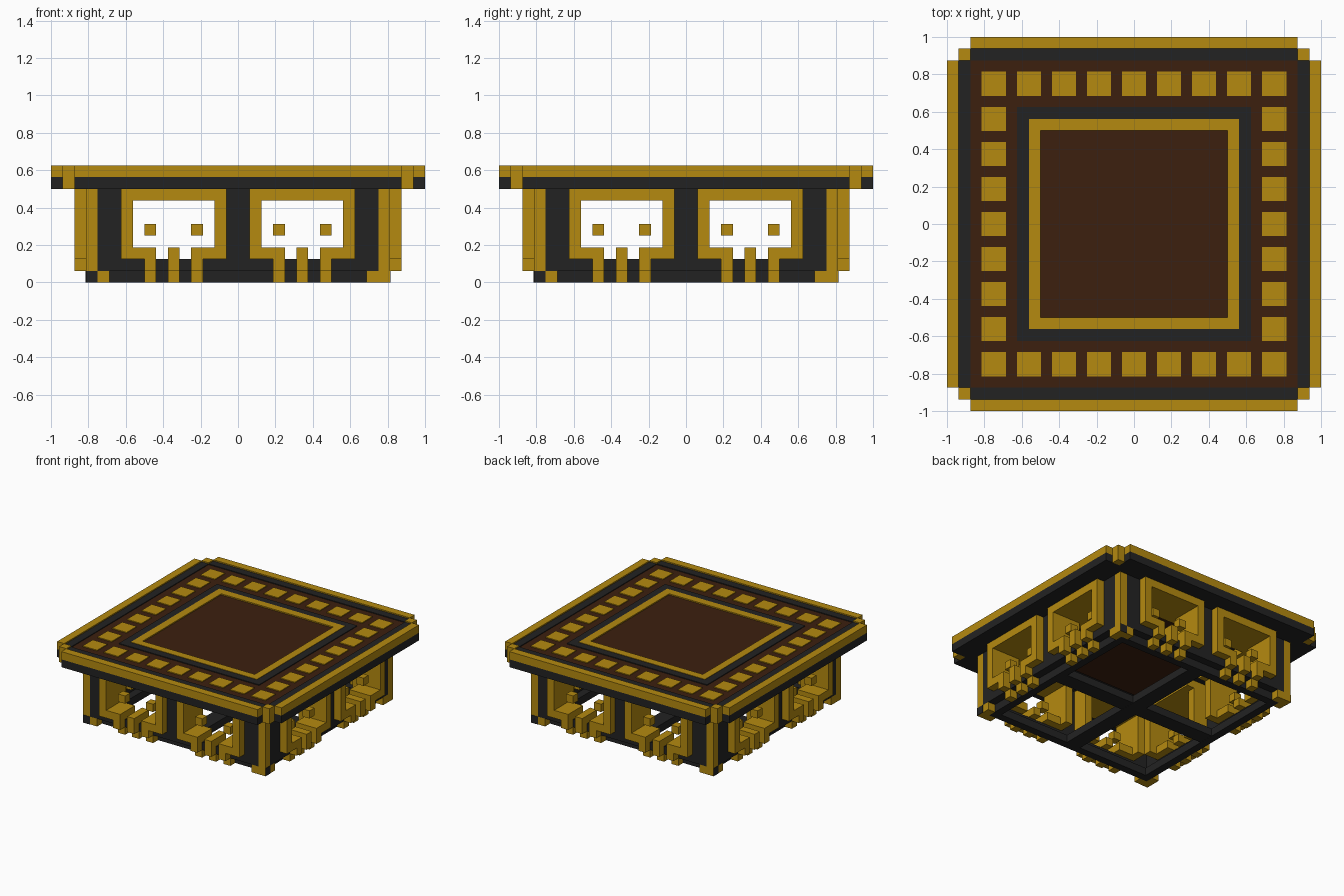
import bpy, bmesh, math
from mathutils import Matrix, Vector

if "Cube" in bpy.data.objects:
    bpy.data.objects.remove(bpy.data.objects["Cube"], do_unlink=True)

U = 1 / 16  # one block


def material(name, rgb):
    m = bpy.data.materials.new(name)
    m.use_nodes = True
    m.diffuse_color = (*rgb, 1)
    b = next(n for n in m.node_tree.nodes if n.type == 'BSDF_PRINCIPLED')
    b.inputs["Base Color"].default_value = (*rgb, 1)
    b.inputs["Roughness"].default_value = 0.8
    return m


GOLD = material("gold", (0.46, 0.255, 0.005))
DARK = material("charcoal", (0.0165, 0.0165, 0.0165))
BROWN = material("dark_brown", (0.046, 0.0145, 0.0048))


def blocks(name, mat, boxes, turns=1):
    """Boxes given as (x0, x1, y0, y1, z0, z1) in blocks, repeated by quarter turns."""
    bm = bmesh.new()
    for t in range(turns):
        rot = Matrix.Rotation(t * math.pi / 2, 4, 'Z')
        for x0, x1, y0, y1, z0, z1 in boxes:
            mid = Vector((x0 + x1, y0 + y1, z0 + z1)) * U / 2
            size = Vector((x1 - x0, y1 - y0, z1 - z0)) * U
            bmesh.ops.create_cube(bm, size=1, matrix=rot @ Matrix.Translation(mid) @ Matrix.Diagonal((*size, 1)))
    me = bpy.data.meshes.new(name)
    bm.to_mesh(me)
    bm.free()
    me.materials.append(mat)
    ob = bpy.data.objects.new(name, me)
    bpy.context.collection.objects.link(ob)
    return ob


def mirrored(boxes):
    return boxes + [(-b[1], -b[0], *b[2:]) for b in boxes]


def ring(inner, outer, z0, z1):
    """One side of a square ring; four quarter turns close it."""
    return [(-outer, inner, -outer, -inner, z0, z1)]


# Table top
blocks("top_slab", DARK, [(-15, 15, -14, 14, 8, 9.4), (-14, 14, -15, 15, 8, 9.4)])
blocks("rim_lower", DARK, [(-14, 14, -16, -15, 8, 9)], 4)
blocks("rim_upper", GOLD, [(-14, 14, -16, -15, 9, 10)], 4)
blocks("rim_corners", GOLD, [(14, 15, -15, -14, 8, 10)], 4)
blocks("outer_border", DARK, [(-14, 14, -15, -14, 9.4, 9.85)], 4)
blocks("top_band", BROWN, ring(10, 14, 9.4, 9.75), 4)
blocks("inner_border", DARK, ring(9, 10, 9.4, 9.85), 4)
blocks("inner_trim", GOLD, ring(8, 9, 9.4, 9.9), 4)
blocks("centre_panel", BROWN, [(-8, 8, -8, 8, 9.4, 9.75)])
blocks("centre_underside", BROWN, [(-8, 8, -8, 8, 7.9, 8)])

# Gold studs around the top band
blocks("top_studs", GOLD,
       [(3 * i - 1.03, 3 * i + 1.03, -13.03, -10.97, 9.7, 9.86) for i in range(-4, 4)], 4)

# Walls, corner posts and base
blocks("walls", DARK, mirrored([(10, 12, -13, -12, 1, 8)])
       + [(-1, 1, -13, -12, 1, 8), (-10, 10, -13, -12, 1, 2)], 4)
blocks("corner_posts", GOLD, [(12, 13, -13, -12, 1, 8)], 4)
blocks("base_beams", DARK, [(-12, 11, -12, -11, 0, 1)], 4)
blocks("base_cross", DARK, [(-11, 11, -1, 1, 0.02, 1), (-1, 1, -11, 11, 0, 0.98)])
blocks("base_corner_blocks", GOLD, [(11, 13, -13, -12, 0, 1), (-12, -11, -13, -12, 0, 1)], 4)
blocks("base_corner_plates", DARK, [(-13, -12, -13.05, -13, 0, 1)], 4)

# Window frames: head, jambs and split sill
blocks("window_frames", GOLD, mirrored([
    (1, 10, -14, -9, 7, 8),
    (1, 2, -14, -10, 2, 7), (9, 10, -14, -10, 2, 7),
    (2, 3, -14, -11, 2, 3), (8, 9, -14, -11, 2, 3)]), 4)

# Three stepped bars under each window
blocks("window_bars", GOLD, mirrored(
    [b for x in (3, 5, 7) for b in (
        (x, x + 1, -14, -11, 2, 3),
        (x, x + 1, -14, -13, 1, 2),
        (x, x + 1, -13, -12, 0, 1))]), 4)

# Pair of small blocks inside each window
blocks("window_blocks", GOLD, mirrored([(x, x + 1, -13, -12, 4, 5) for x in (3, 7)]), 4)

# Centre the small studs' and blocks' shading as flat faces
for ob in bpy.context.collection.objects:
    if ob.type == 'MESH':
        for p in ob.data.polygons:
            p.use_smooth = False
